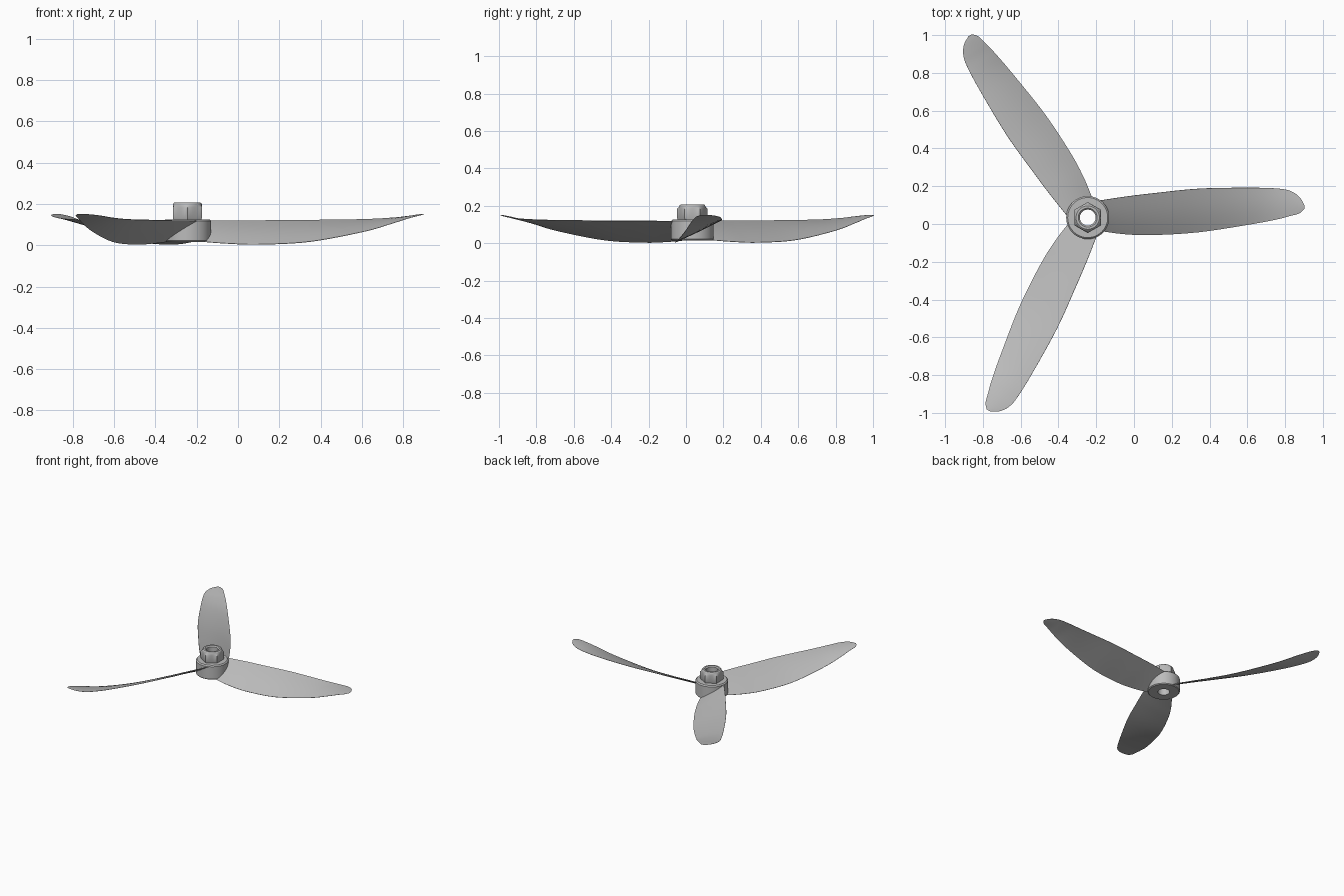
import bpy, bmesh, math
from mathutils import Vector, Matrix

if "Cube" in bpy.data.objects:
    bpy.data.objects.remove(bpy.data.objects["Cube"])

HUB = Vector((-0.245, 0.034, 0))

grey = bpy.data.materials.new("metal_grey")
grey.use_nodes = True
colour = (0.5, 0.5, 0.5, 1)
grey.diffuse_color = colour
grey.node_tree.nodes["Principled BSDF"].inputs["Base Color"].default_value = colour


def finish(bm, name, angle):
    bmesh.ops.recalc_face_normals(bm, faces=bm.faces)
    mesh = bpy.data.meshes.new(name)
    bm.to_mesh(mesh)
    bm.free()
    obj = bpy.data.objects.new(name, mesh)
    bpy.context.collection.objects.link(obj)
    mesh.materials.append(grey)
    bpy.ops.object.select_all(action="DESELECT")
    obj.select_set(True)
    bpy.context.view_layer.objects.active = obj
    bpy.ops.object.shade_smooth_by_angle(angle=math.radians(angle))
    return obj


def skin(bm, loops, wrap):
    """Join equal closed loops of points with quads."""
    rings = [[bm.verts.new(p) for p in loop] for loop in loops]
    n = len(rings[0])
    for i in range(len(rings) if wrap else len(rings) - 1):
        a, b = rings[i], rings[(i + 1) % len(rings)]
        for j in range(n):
            k = (j + 1) % n
            bm.faces.new((a[j], a[k], b[k], b[j]))
    return rings


def hexagon(angle):
    """Radius factor of a hexagon with corners on the y axis."""
    step = math.pi / 3
    return math.cos(step / 2) / math.cos((angle + step / 2) % step - step / 2)


def lathe(name, profile, segments=48):
    """Turn (radius, height, hexagonal) points into a closed ring."""
    bm = bmesh.new()
    loops = []
    for radius, z, hexed in profile:
        loop = []
        for i in range(segments):
            a = math.tau * i / segments
            r = radius * hexagon(a) if hexed else radius
            loop.append(HUB + Vector((r * math.cos(a), r * math.sin(a), z)))
        loops.append(loop)
    skin(bm, loops, True)
    return finish(bm, name, 25)


# Hub with bore, and the locking nut on top of it
BORE = 0.042
lathe("hub", [(BORE, 0.016, 0), (0.108, 0.016, 0), (0.114, 0.022, 0),
              (0.114, 0.118, 0), (0.106, 0.126, 0), (BORE, 0.126, 0)])
lathe("lock_nut", [(BORE, 0.12, 0), (0.076, 0.12, 1), (0.082, 0.134, 1), (0.082, 0.184, 1),
                   (0.071, 0.194, 0), (0.068, 0.203, 0), (0.062, 0.208, 0),
                   (0.05, 0.208, 0), (BORE, 0.2, 0)])

# Blade stations: distance from hub, low edge (y, z), high edge (y, z)
STATIONS = [Vector(s) for s in (
    (0.06, -0.07, 0.018, 0.09, 0.118),
    (0.2, -0.088, 0.008, 0.111, 0.12),
    (0.35, -0.092, 0.004, 0.129, 0.12),
    (0.59, -0.077, 0.017, 0.153, 0.122),
    (0.855, -0.037, 0.066, 0.158, 0.126),
    (1.0, -0.01, 0.108, 0.154, 0.134),
    (1.07, 0.008, 0.13, 0.142, 0.142),
    (1.12, 0.022, 0.143, 0.11, 0.149),
    (1.147, 0.045, 0.15, 0.066, 0.152))]


def smooth_stations(points, steps=6):
    """Catmull-Rom interpolation through the stations."""
    out = []
    for i in range(len(points) - 1):
        p0, p1 = points[max(i - 1, 0)], points[i]
        p2, p3 = points[i + 1], points[min(i + 2, len(points) - 1)]
        for s in range(steps):
            t = s / steps
            out.append(p1 + (p2 - p0) * (t / 2)
                       + (p0 * 2 - p1 * 5 + p2 * 4 - p3) * (t * t / 2)
                       + (p1 * 3 - p0 - p2 * 3 + p3) * (t ** 3 / 2))
    return out + [points[-1]]


def section(station, columns=10):
    """Thin lens-shaped cross-section between the two blade edges."""
    r, y0, z0, y1, z1 = station
    low, high = Vector((r, y0, z0)), Vector((r, y1, z1))
    chord = high - low
    normal = Vector((1, 0, 0)).cross(chord).normalized()
    half = 0.03 * chord.length
    upper, lower = [], []
    for c in range(columns + 1):
        t = (1 - math.cos(math.pi * c / columns)) / 2
        bulge = math.sin(math.pi * t)
        upper.append(low + chord * t + normal * half * (bulge + 0.15))
        lower.append(low + chord * t + normal * half * (-bulge * 0.5 - 0.15))
    return upper + lower[::-1]


# Three identical blades around the hub
loops = [section(s) for s in smooth_stations(STATIONS)]
for i, name in enumerate(("left_blade", "back_right_blade", "front_right_blade")):
    turn = Matrix.Translation(HUB) @ Matrix.Rotation(math.tau * i / 3, 4, "Z")
    bm = bmesh.new()
    rings = skin(bm, [[turn @ p for p in loop] for loop in loops], False)
    bm.faces.new(rings[0])
    bm.faces.new(rings[-1])
    finish(bm, name, 40)
